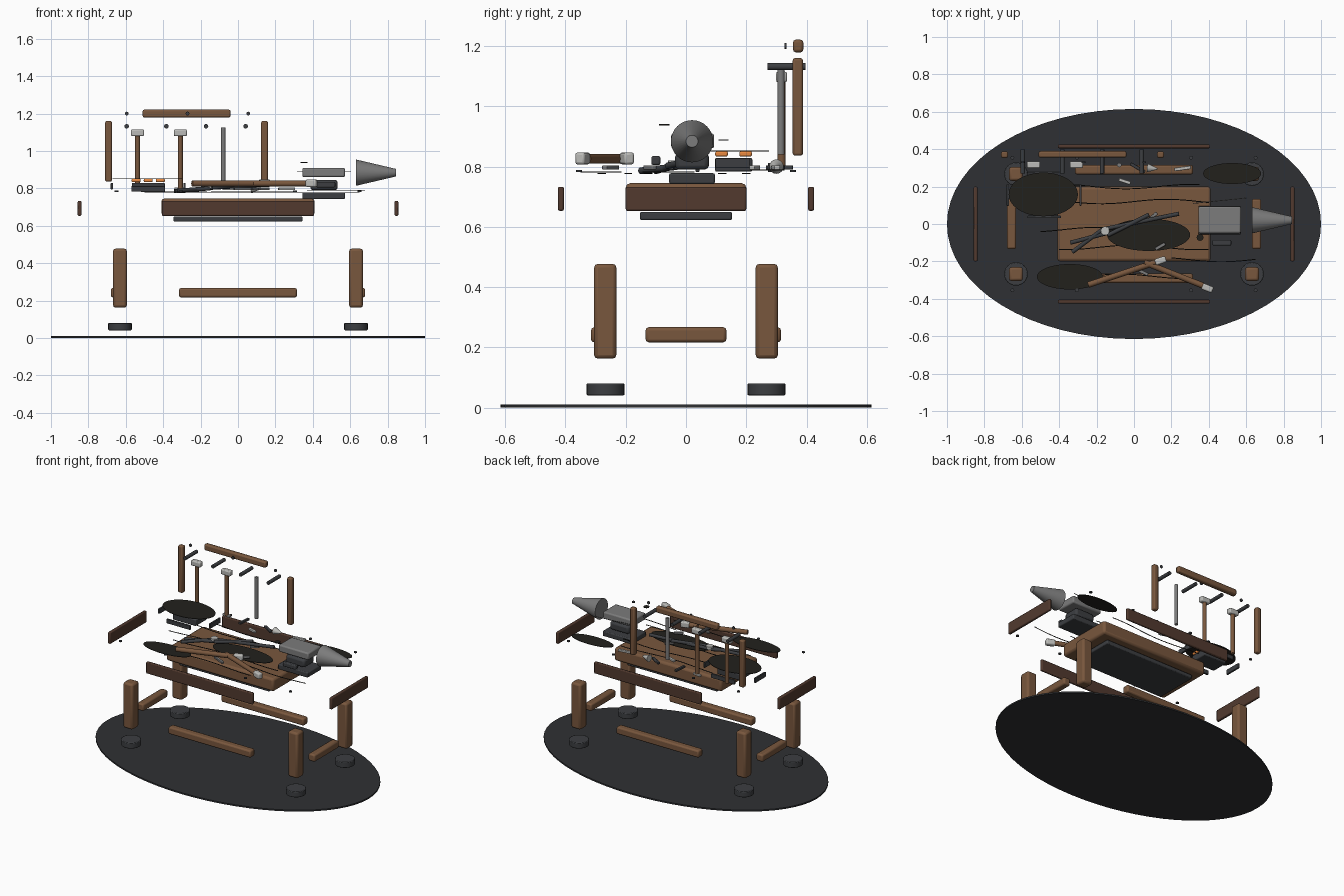
import bpy, math
from mathutils import Vector


def mat(name, r, g, b):
    m = bpy.data.materials.new(name)
    m.diffuse_color = (r, g, b, 1)
    return m


WOOD = mat("wood", 0.19, 0.095, 0.047)
DARKWOOD = mat("dark_wood", 0.085, 0.042, 0.028)
IRON = mat("dark_iron", 0.045, 0.048, 0.053)
STEEL = mat("steel", 0.2, 0.2, 0.2)
BRIGHT = mat("bright_steel", 0.5, 0.5, 0.48)
SOOT = mat("soot", 0.016, 0.015, 0.012)
FLOOR = mat("floor", 0.028, 0.03, 0.033)
EMBER = mat("ember", 0.8, 0.25, 0.05)


def finish(name, m, bevel=0, segs=2):
    o = bpy.context.object
    o.name = name
    bpy.ops.object.transform_apply(location=False, rotation=False, scale=True)
    o.data.materials.append(m)
    if bevel:
        b = o.modifiers.new("bevel", 'BEVEL')
        b.width, b.segments = bevel, segs
        b.limit_method = 'ANGLE'
    bpy.ops.object.shade_smooth_by_angle(angle=math.radians(35))
    return o


def box(name, c, s, m, bevel=0.006, rot=(0, 0, 0)):
    bpy.ops.mesh.primitive_cube_add(size=1, location=c, rotation=rot)
    bpy.context.object.scale = s
    return finish(name, m, bevel)


def disc(name, c, rx, ry, h, m, verts=48, rot=(0, 0, 0), bevel=0):
    bpy.ops.mesh.primitive_cylinder_add(vertices=verts, radius=1, depth=1, location=c, rotation=rot)
    bpy.context.object.scale = (rx, ry, h)
    return finish(name, m, bevel)


def rod(name, a, b, r, m, r2=None, verts=16):
    a, b = Vector(a), Vector(b)
    d = b - a
    bpy.ops.mesh.primitive_cone_add(vertices=verts, radius1=r, radius2=r if r2 is None else r2,
                                    depth=d.length, location=(a + b) / 2,
                                    rotation=d.to_track_quat('Z', 'Y').to_euler())
    return finish(name, m)


def wire(name, pts, r, m):
    cu = bpy.data.curves.new(name, 'CURVE')
    cu.dimensions = '3D'
    cu.bevel_depth, cu.bevel_resolution = r, 1
    sp = cu.splines.new('POLY')
    sp.points.add(len(pts) - 1)
    for p, co in zip(sp.points, pts):
        p.co = (*co, 1)
    cu.materials.append(m)
    o = bpy.data.objects.new(name, cu)
    bpy.context.collection.objects.link(o)


# floor disc, feet and legs
disc("floor_disc", (0, 0, 0.005), 1, 0.615, 0.01, FLOOR, 64)
for sx in (-1, 1):
    for sy in (-1, 1):
        disc("foot", (sx * 0.631, sy * 0.267, 0.061), 0.063, 0.063, 0.04, IRON, 24, bevel=0.004)
        box("leg", (sx * 0.631, sy * 0.268, 0.32), (0.074, 0.074, 0.315), WOOD, 0.013)

# stretchers and aprons
for s in (-1, 1):
    box("long_stretcher", (0, s * 0.29, 0.242), (0.63, 0.05, 0.05), WOOD, 0.01)
    box("side_stretcher", (s * 0.655, 0, 0.242), (0.05, 0.268, 0.05), WOOD, 0.01)
    box("long_apron", (0, s * 0.415, 0.693), (0.815, 0.02, 0.08), DARKWOOD)
    box("side_apron", (s * 0.847, 0, 0.693), (0.02, 0.4, 0.08), DARKWOOD)

# bench top and under-plate
box("bench_top", (0, 0, 0.7), (0.82, 0.4, 0.09), WOOD, 0.015)
box("under_plate", (0, 0, 0.636), (0.69, 0.305, 0.028), IRON)

# tool rack: posts, rail, pegs, nails
for x in (-0.692, 0.142):
    box("rack_post", (x, 0.371, 0.998), (0.036, 0.034, 0.324), WOOD, 0.008)
box("rack_rail", (-0.275, 0.372, 1.2), (0.47, 0.034, 0.042), WOOD, 0.009)
for i in range(4):
    x = -0.595 + 0.212 * i
    rod("rack_peg", (x, 0.27, 1.132), (x, 0.397, 1.132), 0.012, IRON)
for x in (-0.595, -0.27, 0.055):
    rod("rack_nail", (x, 0.327, 1.2), (x, 0.334, 1.2), 0.01, IRON)

# tools hanging on the rack
for x in (-0.537, -0.308):
    rod("hung_handle", (x, 0.317, 0.8), (x, 0.317, 1.08), 0.013, WOOD)
    box("hung_hammer_head", (x, 0.317, 1.097), (0.07, 0.036, 0.036), BRIGHT, 0.007)
rod("hung_rod", (-0.079, 0.315, 0.84), (-0.079, 0.315, 1.125), 0.012, STEEL)

# anvil
box("anvil_base", (0.458, 0.02, 0.76), (0.228, 0.152, 0.036), IRON)
box("anvil_waist", (0.46, 0.02, 0.818), (0.145, 0.112, 0.056), IRON, 0.014)
box("anvil_body", (0.458, 0.022, 0.885), (0.228, 0.143, 0.05), STEEL, 0.009)
rod("anvil_horn", (0.632, 0.02, 0.884), (0.845, 0.02, 0.884), 0.07, STEEL, 0.02, 32)
disc("hardy_hole", (0.353, -0.072, 0.939), 0.018, 0.018, 0.005, SOOT, 20)
wire("anvil_edge", [(0.315, 0.11, 0.888), (0.605, 0.14, 0.888)], 0.002, STEEL)

# coal tray with embers and rim walls
box("coal_tray", (-0.479, 0.158, 0.806), (0.177, 0.124, 0.046), IRON)
for x in (-0.545, -0.48, -0.415):
    for y in (0.118, 0.198):
        box("ember", (x, y, 0.842), (0.048, 0.042, 0.018), EMBER)
for s in (-1, 1):
    box("tray_side", (-0.48 + s * 0.194, 0.155, 0.812), (0.013, 0.115, 0.034), IRON, 0.003)
    box("tray_end", (-0.48, 0.158 + s * 0.12, 0.797), (0.18, 0.013, 0.03), IRON, 0.003)

# soot patches
for x, y, z, rx, ry in ((-0.485, 0.158, 0.852, 0.185, 0.117), (0.525, 0.27, 0.789, 0.155, 0.056),
                        (0.078, -0.058, 0.782, 0.222, 0.086), (-0.343, -0.282, 0.782, 0.176, 0.068)):
    disc("soot_patch", (x, y, z), rx, ry, 0.003, SOOT)

# two hammers lying on the bench
for a, b, h in (((-0.245, -0.325), (0.115, -0.205), (0.142, -0.196)),
                ((0.055, -0.205), (0.37, -0.33), (0.393, -0.343))):
    rod("bench_handle", (*a, 0.826), (*b, 0.826), 0.016, WOOD)
    ang = math.atan2(b[1] - a[1], b[0] - a[0])
    box("bench_hammer_head", (*h, 0.827), (0.06, 0.034, 0.04), BRIGHT, 0.008, (0, 0, ang))
box("iron_block", (0.47, -0.1, 0.82), (0.1, 0.03, 0.03), IRON)

# tongs: two crossing arms and a pivot
for a, b in (((-0.33, -0.15, 0.786), (-0.17, -0.03, 0.8)), ((-0.34, -0.1, 0.786), (-0.15, -0.05, 0.8)),
             ((-0.15, -0.025, 0.803), (0.24, 0.055, 0.825)), ((-0.14, -0.06, 0.803), (0.08, 0.05, 0.825))):
    rod("tong_arm", a, b, 0.011, IRON)
disc("tong_pivot", (-0.155, -0.037, 0.81), 0.023, 0.023, 0.02, BRIGHT, 24)

# chisels, punches and offcuts
for x, y, l, a, m in ((0.26, 0.297, 0.09, 8, BRIGHT), (-0.05, 0.228, 0.065, -18, BRIGHT),
                      (0.1, 0.04, 0.06, 40, STEEL), (0.03, -0.25, 0.1, -25, STEEL),
                      (-0.31, 0.32, 0.06, -8, BRIGHT), (-0.17, 0.31, 0.09, 85, IRON),
                      (0.14, -0.12, 0.06, 30, STEEL), (0.02, 0.3, 0.09, -30, IRON)):
    box("offcut", (x, y, 0.797), (l, 0.018, 0.014), m, 0.003, (0, 0, math.radians(a)))
rod("punch", (0.07, 0.3, 0.8), (0.125, 0.295, 0.8), 0.024, BRIGHT, 0.004)

# wood grain lines
for k, (x0, x1, y) in enumerate(((-0.4, 0.4, 0.12), (-0.4, 0.4, -0.125), (-0.5, 0.1, -0.03),
                                 (-0.35, 0.35, 0.2), (0.2, 0.65, -0.19), (-0.2, 0.3, -0.28))):
    pts = []
    for i in range(25):
        x = x0 + (x1 - x0) * i / 24
        pts.append((x, y + 0.012 * math.sin(9 * x + k * 1.7), 0.777))
    wire("grain_line", pts, 0.0025, SOOT)

# corner rivets
for x in (-0.65, -0.305, 0.305, 0.65):
    for y in (-0.355, 0.355):
        disc("rivet", (x, y, 0.785), 0.01, 0.01, 0.007, IRON, 16)
